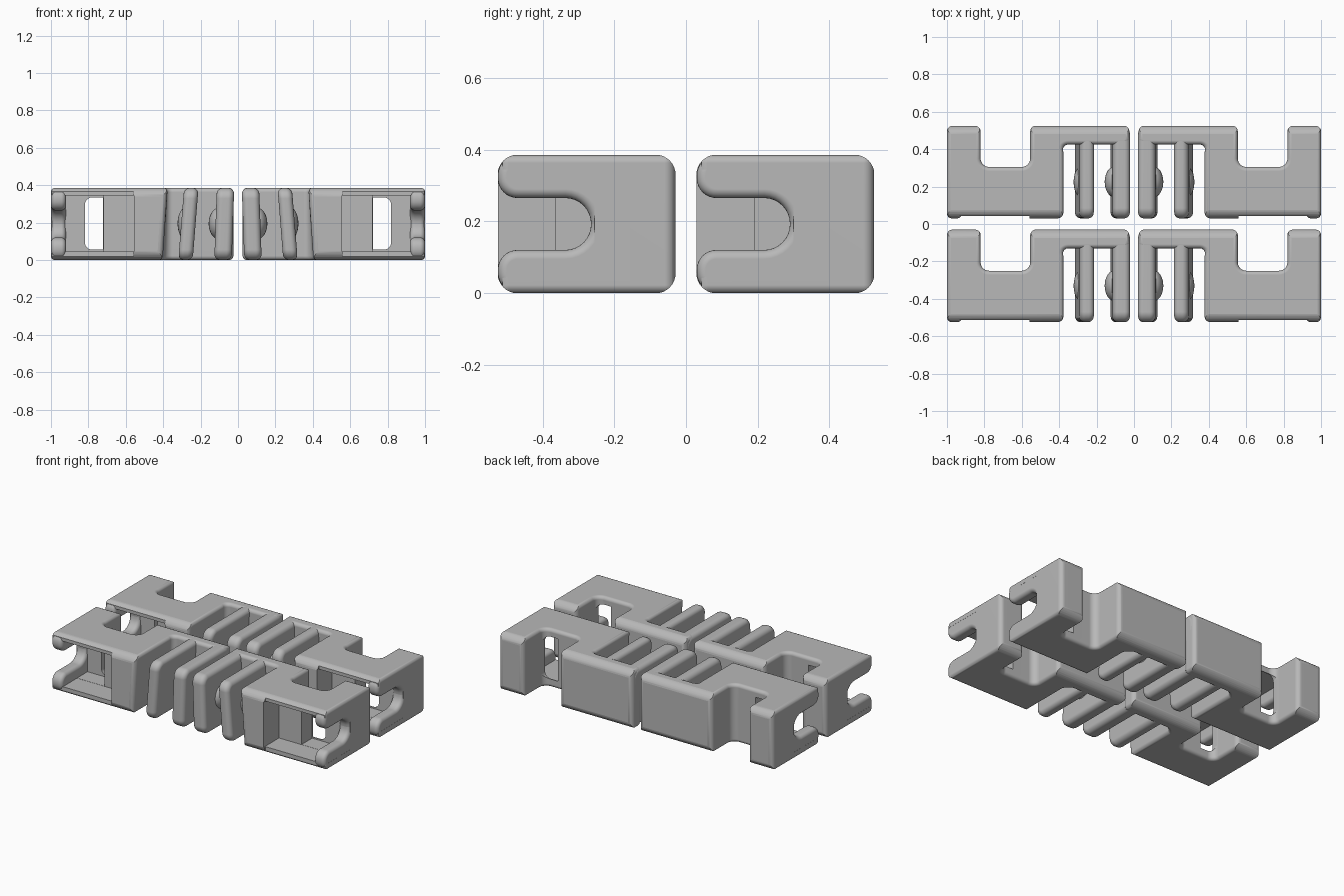
import bpy, bmesh, math
from mathutils import Vector

if "Cube" in bpy.data.objects:
    bpy.data.objects.remove(bpy.data.objects["Cube"])

grey = bpy.data.materials.new("plain_grey")
grey.diffuse_color = (0.48, 0.48, 0.48, 1)
grey.use_nodes = True
grey.node_tree.nodes["Principled BSDF"].inputs["Base Color"].default_value = grey.diffuse_color


def outline(corners, n=8):
    """Counter-clockwise right-angled outline; each corner is (u, v, radius)."""
    pts = []
    for i, (u, v, r) in enumerate(corners):
        p = Vector((u, v))
        if r == 0:
            pts.append(p)
            continue
        a = (Vector(corners[i - 1][:2]) - p).normalized()
        b = (Vector(corners[(i + 1) % len(corners)][:2]) - p).normalized()
        c = p + r * (a + b)
        for k in range(n + 1):
            t = math.pi / 2 * k / n
            pts.append(c - r * (b * math.cos(t) + a * math.sin(t)))
    return pts


def rect(u0, u1, v0, v1, r=0):
    return [(u0, v0, r), (u1, v0, r), (u1, v1, r), (u0, v1, r)]


def prism(name, corners, axis, w0, w1, r=0, n=5):
    """Extrude an outline along an axis, rounding both end rims by r."""
    pts = outline(corners)
    miters = []
    for i, p in enumerate(pts):
        d1 = (p - pts[i - 1]).normalized()
        d2 = (pts[(i + 1) % len(pts)] - p).normalized()
        n1, n2 = Vector((-d1.y, d1.x)), Vector((-d2.y, d2.x))
        miters.append((n1 + n2) / (1 + n1.dot(n2)))
    steps = [(0, 0)]
    if r:
        angles = [math.pi / 2 * k / n for k in range(n + 1)]
        steps = [(r * (1 - math.sin(a)), r * (1 - math.cos(a))) for a in angles]
    levels = [(o, w0 + d) for o, d in steps] + [(o, w1 - d) for o, d in reversed(steps)]
    place = {'x': lambda u, v, w: (w, u, v),
             'y': lambda u, v, w: (u, w, v),
             'z': lambda u, v, w: (u, v, w)}[axis]
    bm = bmesh.new()
    rings = []
    for off, w in levels:
        ring = []
        for p, m in zip(pts, miters):
            q = p + m * off
            ring.append(bm.verts.new(place(q.x, q.y, w)))
        rings.append(ring)
    for lo, hi in zip(rings, rings[1:]):
        for i in range(len(pts)):
            bm.faces.new((lo[i - 1], lo[i], hi[i], hi[i - 1]))
    bm.faces.new(rings[0][::-1])
    bm.faces.new(rings[-1])
    return finish(name, bm)


def finish(name, bm):
    bmesh.ops.recalc_face_normals(bm, faces=bm.faces)
    mesh = bpy.data.meshes.new(name)
    bm.to_mesh(mesh)
    bm.free()
    mesh.materials.append(grey)
    ob = bpy.data.objects.new(name, mesh)
    bpy.context.collection.objects.link(ob)
    return ob


def combine(ob, tool, operation):
    mod = ob.modifiers.new("cut", 'BOOLEAN')
    mod.operation, mod.object, mod.solver = operation, tool, 'EXACT'
    bpy.context.view_layer.update()
    result = bpy.data.meshes.new_from_object(
        ob.evaluated_get(bpy.context.evaluated_depsgraph_get()))
    ob.modifiers.clear()
    ob.data = result
    bpy.data.objects.remove(tool)


def lean(ob, k):
    for v in ob.data.vertices:
        v.co.x -= k * (v.co.z - 0.19)


def bump(name, loc, size):
    bm = bmesh.new()
    bmesh.ops.create_uvsphere(bm, u_segments=24, v_segments=16, radius=1)
    for v in bm.verts:
        v.co = Vector(a * b + c for a, b, c in zip(v.co, size, loc))
    return finish(name, bm)


# Clip body: plan outline with the rear notch and the spine behind the fingers
body = prism("clip_body", [
    (0.39, 0.03, 0.03), (1.0, 0.03, 0.03), (1.0, 0.525, 0.03), (0.82, 0.525, 0.03),
    (0.82, 0.305, 0.045), (0.555, 0.305, 0.045), (0.555, 0.525, 0.03),
    (0.025, 0.525, 0.03), (0.025, 0.425, 0.03), (0.39, 0.425, 0.04)],
    'z', 0, 0.385, 0.022)
for v in body.data.vertices:  # slanted inner wall facing the fingers
    if v.co.x < 0.45 and v.co.y < 0.425:
        v.co.x -= 0.07 * (v.co.z - 0.19) * min(1, (0.425 - v.co.y) / 0.04)

# Large rounding along the long edges
combine(body, prism("rounding", rect(0.029, 0.526, -0.001, 0.386, 0.056), 'x', -0.1, 1.1),
        'INTERSECT')

# Set-back front, deep pocket and the window into the notch
combine(body, prism("front_trim", rect(0.56, 1.1, -0.1, 0.5), 'y', -0.1, 0.043), 'DIFFERENCE')
combine(body, prism("pocket", rect(0.555, 1.1, 0.045, 0.345), 'y', -0.1, 0.19), 'DIFFERENCE')
combine(body, prism("deep_pocket", rect(0.72, 1.1, 0.046, 0.344), 'y', 0.1, 0.30), 'DIFFERENCE')
combine(body, prism("window", [(0.721, 0.055, 0), (0.819, 0.055, 0.04),
                               (0.819, 0.335, 0.04), (0.721, 0.335, 0)],
                    'y', 0.25, 0.4), 'DIFFERENCE')

# End wall with its U-shaped mouth
end_wall = prism("end_wall", [
    (0.03, 0.001, 0.055), (0.515, 0.001, 0.055), (0.515, 0.384, 0.055), (0.03, 0.384, 0.055),
    (0.03, 0.265, 0.055), (0.29, 0.265, 0.072), (0.29, 0.12, 0.072), (0.03, 0.12, 0.055)],
    'x', 0.92, 0.9995, 0.025)

# Two leaning spring fingers, each with a round bump
finger_side = rect(0.03, 0.515, 0.0005, 0.3845, 0.055)
inner_finger = prism("inner_finger", finger_side, 'x', 0.027, 0.12, 0.03)
lean(inner_finger, 0.035)
outer_finger = prism("outer_finger", finger_side, 'x', 0.227, 0.304, 0.03)
lean(outer_finger, 0.08)
inner_bump = bump("inner_bump", (0.1, 0.225, 0.195), (0.057, 0.085, 0.085))
outer_bump = bump("outer_bump", (0.28, 0.225, 0.195), (0.043, 0.085, 0.085))

# Mirror to the left, then repeat both clips in a front row
parts = [body, end_wall, inner_finger, outer_finger, inner_bump, outer_bump]
everything = list(parts)
for part in parts:
    name = part.name
    part.name = name + "_back_right"
    twin = part.copy()
    twin.data = part.data.copy()
    twin.name = name + "_back_left"
    for v in twin.data.vertices:
        v.co.x *= -1
    twin.data.flip_normals()
    bpy.context.collection.objects.link(twin)
    everything.append(twin)
for part in list(everything):
    row = part.copy()
    row.data = part.data.copy()
    row.name = part.name.replace("_back_", "_front_")
    for v in row.data.vertices:
        v.co.y -= 0.555
    bpy.context.collection.objects.link(row)
    everything.append(row)

# Smooth rounded surfaces, crisp cut edges
for ob in everything:
    ob.select_set(True)
bpy.context.view_layer.objects.active = body
bpy.ops.object.shade_smooth_by_angle(angle=math.radians(30))
for ob in everything:
    mod = ob.modifiers.new("even_shading", 'WEIGHTED_NORMAL')
    mod.keep_sharp = True
